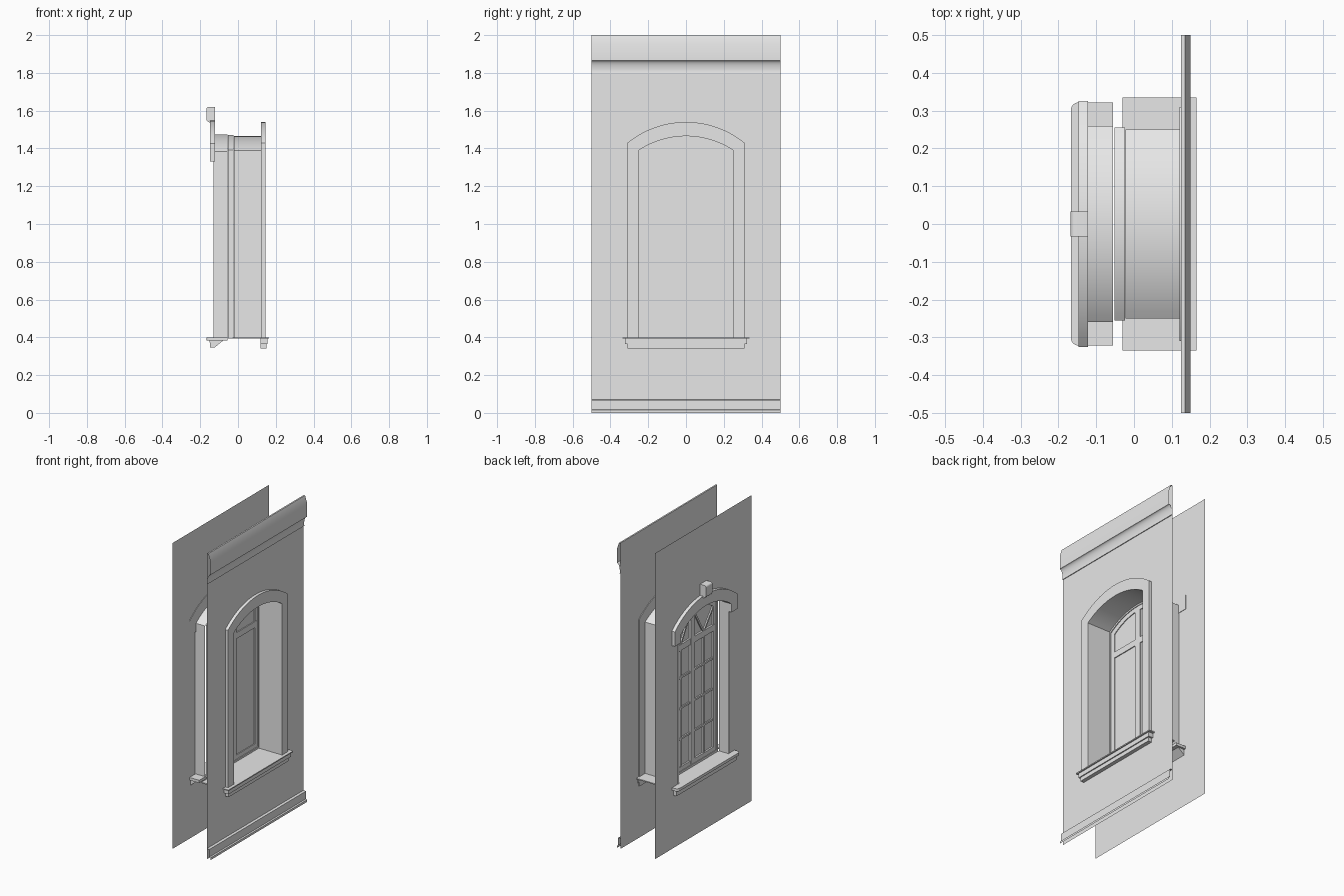
import bpy, bmesh, math
from mathutils import Vector

if "Cube" in bpy.data.objects:
    bpy.data.objects.remove(bpy.data.objects["Cube"])

plaster = bpy.data.materials.new("light_grey")
plaster.use_nodes = True
GREY = (0.8, 0.8, 0.8, 1)
plaster.diffuse_color = GREY
plaster.node_tree.nodes["Principled BSDF"].inputs["Base Color"].default_value = GREY


def place(axis, p, t):
    """Put a 2D profile point at distance t along the given axis."""
    a, b = p
    return {"x": (t, a, b), "y": (a, t, b), "z": (a, b, t)}[axis]


def finish(name, bm, smooth=True):
    mesh = bpy.data.meshes.new(name)
    bm.to_mesh(mesh)
    bm.free()
    obj = bpy.data.objects.new(name, mesh)
    bpy.context.collection.objects.link(obj)
    mesh.materials.append(plaster)
    if smooth:
        bpy.ops.object.select_all(action="DESELECT")
        obj.select_set(True)
        bpy.context.view_layer.objects.active = obj
        bpy.ops.object.shade_smooth_by_angle(angle=math.radians(30))
    return obj


def prism(name, axis, pts, t0, t1, bevel=None, size=0.01):
    """Solid from a closed profile; bevel picks edges by their midpoint."""
    bm = bmesh.new()
    n = len(pts)
    lo = [bm.verts.new(place(axis, p, t0)) for p in pts]
    hi = [bm.verts.new(place(axis, p, t1)) for p in pts]
    bm.faces.new(lo)
    bm.faces.new(hi)
    for i in range(n):
        j = (i + 1) % n
        bm.faces.new((lo[i], lo[j], hi[j], hi[i]))
    bmesh.ops.recalc_face_normals(bm, faces=bm.faces)
    if bevel:
        edges = [e for e in bm.edges if bevel((e.verts[0].co + e.verts[1].co) / 2)]
        bmesh.ops.bevel(bm, geom=edges, offset=size, segments=4, affect="EDGES", profile=0.5)
    return finish(name, bm)


def sheet(name, axis, pts, t0, t1, toward):
    """Open strip from a polyline, facing the given direction."""
    bm = bmesh.new()
    rows = [[bm.verts.new(place(axis, p, t)) for p in pts] for t in (t0, t1)]
    for i in range(len(pts) - 1):
        bm.faces.new((rows[0][i], rows[0][i + 1], rows[1][i + 1], rows[1][i]))
    bm.normal_update()
    if sum(f.normal.dot(Vector(toward)) * f.calc_area() for f in bm.faces) < 0:
        bmesh.ops.reverse_faces(bm, faces=bm.faces)
    return finish(name, bm)


def plate(name, loops, x, facing, depth=0):
    """Flat panel across x, the second loop being a hole."""
    bm = bmesh.new()
    edges = []
    for loop in loops:
        vs = [bm.verts.new((x, y, z)) for y, z in loop]
        edges += [bm.edges.new((vs[i - 1], vs[i])) for i in range(len(vs))]
    bmesh.ops.triangle_fill(bm, edges=edges, use_beauty=True, normal=(facing, 0, 0))
    bm.normal_update()
    for f in bm.faces:
        if f.normal.x * facing < 0:
            f.normal_flip()
    if depth:
        ext = bmesh.ops.extrude_face_region(bm, geom=bm.faces[:], use_keep_orig=True)
        moved = [g for g in ext["geom"] if isinstance(g, bmesh.types.BMVert)]
        bmesh.ops.translate(bm, verts=moved, vec=(depth, 0, 0))
        bmesh.ops.recalc_face_normals(bm, faces=bm.faces)
    return finish(name, bm, bool(depth))


def arch(half, bottom, spring, top, n=24):
    """Outline from the lower +y corner over a segmental arch to the -y one."""
    rise = top - spring
    r = (half * half + rise * rise) / (2 * rise)
    a = math.asin(half / r)
    pts = [(half, bottom)]
    for i in range(n + 1):
        t = a - 2 * a * i / n
        pts.append((r * math.sin(t), top - r + r * math.cos(t)))
    return pts + [(-half, bottom)]


def rect(a0, a1, b0, b1):
    return [(a0, b0), (a1, b0), (a1, b1), (a0, b1)]


def band(name, outer, inner, x0, x1):
    """Arched surround open at the bottom."""
    return prism(name, "x", outer + inner[::-1], x0, x1)


def bar(name, p, q, width, x0, x1):
    """Straight glazing bar between two points of the window plane."""
    p, q = Vector(p), Vector(q)
    d = (q - p).normalized() * width / 2
    s = Vector((-d.y, d.x))
    return prism(name, "x", [tuple(v) for v in (p + s, q + s, q - s, p - s)], x0, x1)


# Walls: outer and inner skins with arched openings
wall = rect(-0.5, 0.5, 0, 2)
plate("outer_wall", [wall, arch(0.265, 0.38, 1.385, 1.478)], -0.125, -1)
plate("inner_wall", [wall, arch(0.27, 0.38, 1.4, 1.49)], 0.125, 1)

# Crown moulding with a cove under its flat face
cove = [(0.15 - 0.022 * math.sin(t), 1.865 - 0.055 * (1 - math.cos(t)))
        for t in [i * math.pi / 16 for i in range(9)]]
sheet("crown_moulding", "y", [(0.125, 2), (0.135, 2), (0.15, 1.955)] + cove
      + [(0.13, 1.8), (0.125, 1.8)], -0.5, 0.5, (1, 0, 0))

# Baseboard
sheet("baseboard", "y", [(0.125, 0.07), (0.142, 0.068), (0.142, 0.018), (0.15, 0.014),
      (0.15, 0)], -0.5, 0.5, (1, 0, 0))

# Window reveals
sheet("outer_reveal", "x", arch(0.26, 0.4, 1.385, 1.475), -0.13, -0.055, (0, 0, -1))
sheet("inner_reveal", "x", arch(0.25, 0.4, 1.39, 1.465), -0.022, 0.125, (0, 0, -1))

# Arched surround indoors, hood and keystone outdoors
band("inner_casing", arch(0.31, 0.4, 1.43, 1.54), arch(0.25, 0.4, 1.39, 1.465), 0.121, 0.145)
band("outer_hood", arch(0.325, 1.33, 1.425, 1.548), arch(0.26, 1.33, 1.385, 1.475),
     -0.147, -0.122)
prism("keystone", "y", [(-0.122, 1.49), (-0.147, 1.49), (-0.147, 1.535), (-0.168, 1.545),
      (-0.168, 1.62), (-0.122, 1.62)], -0.033, 0.033,
      lambda m: m.x < -0.16 and abs(m.y) < 0.01, 0.012)

# Outer sill with rounded front corners and a sloped support
prism("outer_sill", "z", rect(-0.167, -0.055, -0.322, 0.322), 0.382, 0.4,
      lambda m: m.x < -0.16 and abs(m.y) > 0.3, 0.02)
prism("outer_sill_support", "y", [(-0.15, 0.382), (-0.148, 0.345), (-0.125, 0.345),
      (-0.08, 0.382)], -0.31, 0.31)

# Inner sill with stepped apron
prism("inner_sill", "z", rect(-0.03, 0.165, -0.335, 0.335), 0.393, 0.4)
prism("inner_sill_lip", "z", rect(0.118, 0.157, -0.322, 0.322), 0.365, 0.393)
prism("inner_apron", "z", rect(0.118, 0.15, -0.31, 0.31), 0.34, 0.365)

# Window frame, sash border and pane
frame_in = arch(0.243, 0.412, 1.382, 1.457)
sash_in = arch(0.215, 0.44, 1.36, 1.428)
plate("window_frame", [arch(0.255, 0.395, 1.392, 1.472), frame_in], -0.052, -1, 0.028)
plate("window_sash", [frame_in, sash_in], -0.048, -1, 0.019)
plate("window_pane", [frame_in], -0.037, -1, 0.003)

# Central mullion and transom
TRANSOM = 1.22
prism("mullion", "x", rect(-0.022, 0.022, 0.42, 1.435), -0.05, -0.027)
prism("transom", "x", rect(-0.23, 0.23, TRANSOM - 0.02, TRANSOM + 0.02), -0.049, -0.028)

# Glazing bars on the outer face
for side, label in ((1, "left"), (-1, "right")):
    mid = side * 0.12
    bar(f"{label}_upright_bar", (mid, 0.43), (mid, TRANSOM), 0.012, -0.046, -0.036)
    for i in range(3):
        z = 0.62 + i * 0.2
        bar(f"{label}_cross_bar_{i + 1}", (side * 0.02, z), (side * 0.22, z), 0.012,
            -0.0455, -0.036)
    for i, tip in enumerate(((0.02, 1.4), (0.215, 1.35))):
        bar(f"{label}_fan_bar_{i + 1}", (mid, TRANSOM + 0.01), (side * tip[0], tip[1]),
            0.012, -0.0455, -0.036)
